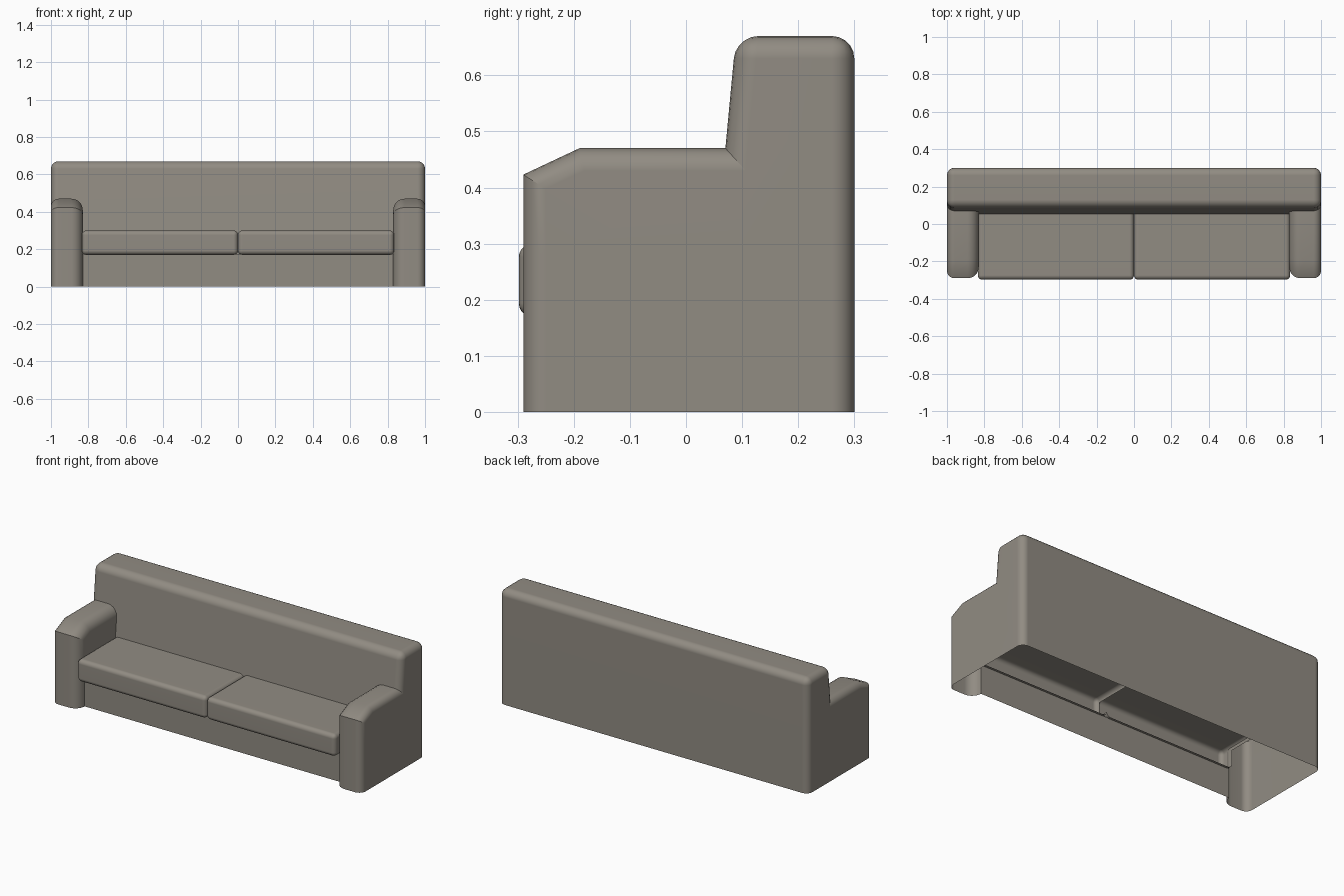
import bpy, bmesh, math

if "Cube" in bpy.data.objects:
    bpy.data.objects.remove(bpy.data.objects["Cube"])

fabric = bpy.data.materials.new("warm grey fabric")
fabric.diffuse_color = (0.285, 0.262, 0.226, 1)
fabric.use_nodes = True
fabric.node_tree.nodes["Principled BSDF"].inputs["Base Color"].default_value = fabric.diffuse_color


def prism(profile, x0, x1):
    """Extrude a (y, z) profile from x0 to x1."""
    bm = bmesh.new()
    a = [bm.verts.new((x0, y, z)) for y, z in profile]
    b = [bm.verts.new((x1, y, z)) for y, z in profile]
    bm.faces.new(a)
    bm.faces.new(b[::-1])
    n = len(profile)
    for i in range(n):
        j = (i + 1) % n
        bm.faces.new((a[j], a[i], b[i], b[j]))
    bmesh.ops.recalc_face_normals(bm, faces=bm.faces[:])
    return bm


def round_edges(bm, radius, rule):
    edges = [e for e in bm.edges if rule(*[v.co for v in e.verts])]
    bmesh.ops.bevel(bm, geom=edges, offset=radius, offset_type='OFFSET',
                    segments=5, profile=0.5, affect='EDGES', clamp_overlap=True)


def cut(bm, point, normal):
    bmesh.ops.bisect_plane(bm, geom=bm.verts[:] + bm.edges[:] + bm.faces[:],
                           plane_co=point, plane_no=normal)


def remove(bm, rule):
    faces = [f for f in bm.faces if rule(f.calc_center_median())]
    bmesh.ops.delete(bm, geom=faces, context='FACES')


def finish(bm, name):
    me = bpy.data.meshes.new(name)
    bm.to_mesh(me)
    bm.free()
    me.materials.append(fabric)
    ob = bpy.data.objects.new(name, me)
    bpy.context.collection.objects.link(ob)
    bpy.ops.object.select_all(action='DESELECT')
    ob.select_set(True)
    bpy.context.view_layer.objects.active = ob
    bpy.ops.object.shade_smooth_by_angle(angle=math.radians(25))
    mod = ob.modifiers.new("even shading", 'WEIGHTED_NORMAL')
    mod.keep_sharp = True


# Backrest: leaning front, rounded everywhere but the open floor edge
bm = prism([(0.026, 0), (0.089, 0.67), (0.3, 0.67), (0.3, 0)], -1, 1)
round_edges(bm, 0.04, lambda p, q: p.z + q.z > 0.01)
cut(bm, (0, 0, 0.28), (0, 0, 1))
remove(bm, lambda c: c.z < 0.001 or (c.z < 0.28 and c.y < 0.11))
finish(bm, "backrest")

for side, s in (("left", -1), ("right", 1)):
    # Armrest: sloped front, wide rounding inside, tighter outside, open below
    inner, outer = 0.83 * s, 1.0 * s
    bm = prism([(-0.29, 0), (-0.29, 0.423), (-0.19, 0.47), (0.115, 0.47), (0.115, 0)],
               inner, outer)
    for x, r in ((inner, 0.06), (outer, 0.04)):
        round_edges(bm, r, lambda p, q: abs(p.x - x) < 1e-4 and abs(q.x - x) < 1e-4
                    and p.z + q.z > 0.01 and p.y + q.y < 0.229)
    cut(bm, (0, 0, 0.28), (0, 0, 1))
    remove(bm, lambda c: c.z < 0.001 or c.y > 0.114
           or (abs(c.x - inner) < 0.001 and c.z < 0.28))
    finish(bm, side + "_armrest")

    # Seat cushion: rounded shell with a short lip under its front
    bm = prism([(-0.298, 0.17), (-0.298, 0.3), (0.1, 0.3), (0.1, 0.17)], 0, 0.835 * s)
    round_edges(bm, 0.024, lambda p, q: p.y + q.y < 0.199)
    cut(bm, (0, -0.215, 0), (0, 1, 0))
    remove(bm, lambda c: c.y > 0.099 or abs(c.x) < 0.0005
           or (c.y > -0.215 and c.z < 0.27))
    finish(bm, side + "_seat_cushion")

# Front panel under the cushions
bm = bmesh.new()
bm.faces.new([bm.verts.new(p) for p in
              ((-0.83, -0.23, 0), (0.83, -0.23, 0), (0.83, -0.23, 0.172), (-0.83, -0.23, 0.172))])
finish(bm, "front_panel")
